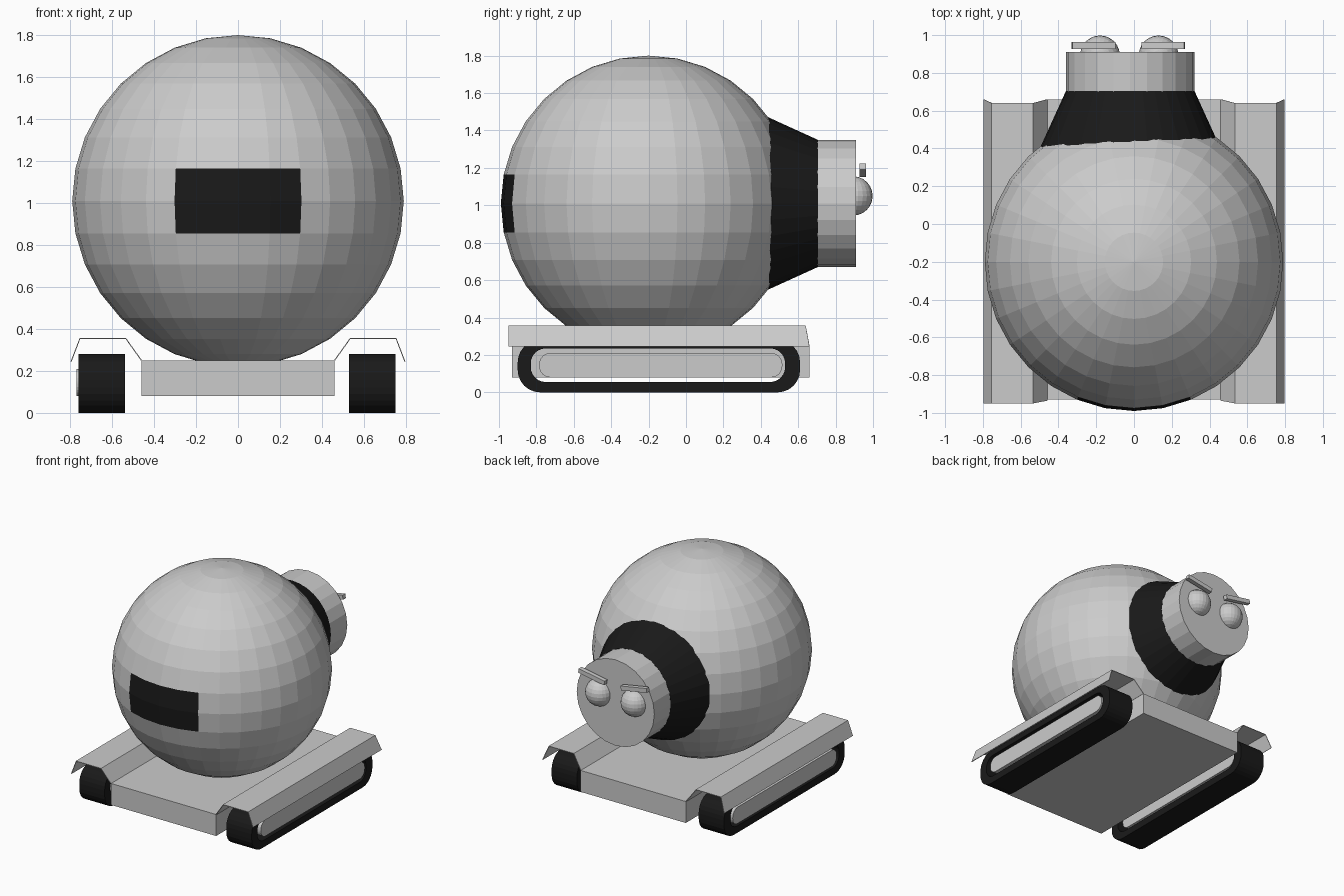
import bpy, bmesh
from math import pi, sin, cos, radians

if "Cube" in bpy.data.objects:
    bpy.data.objects.remove(bpy.data.objects["Cube"])

black = bpy.data.materials.new("black")
black.diffuse_color = (0.01, 0.01, 0.01, 1)
black.use_nodes = True
black.node_tree.nodes["Principled BSDF"].inputs["Base Color"].default_value = black.diffuse_color
grey = bpy.data.materials.new("grey")
grey.diffuse_color = (0.8, 0.8, 0.8, 1)
grey.use_nodes = True
grey.node_tree.nodes["Principled BSDF"].inputs["Base Color"].default_value = grey.diffuse_color


def mesh_object(name, bm, mat=None):
    bmesh.ops.recalc_face_normals(bm, faces=bm.faces)
    me = bpy.data.meshes.new(name)
    bm.to_mesh(me)
    bm.free()
    ob = bpy.data.objects.new(name, me)
    bpy.context.collection.objects.link(ob)
    if mat:
        me.materials.append(mat)
    return ob


def box(name, centre, size, tilt=0):
    bpy.ops.mesh.primitive_cube_add(size=1, location=centre, rotation=(0, tilt, 0))
    ob = bpy.context.object
    ob.name, ob.scale = name, size
    return ob


def frustum(name, x, z, y0, r0, y1, r1, sides, mat=None):
    """Round section along +y from y0 to y1."""
    bpy.ops.mesh.primitive_cone_add(vertices=sides, radius1=r0, radius2=r1, depth=y1 - y0,
                                    location=(x, (y0 + y1) / 2, z), rotation=(-pi / 2, 0, 0))
    ob = bpy.context.object
    ob.name = name
    if mat:
        ob.data.materials.append(mat)


def rounded(y0, y1, z0, z1, r, n=6):
    """Rounded rectangle in the yz plane."""
    corners = [(y1 - r, z1 - r), (y0 + r, z1 - r), (y0 + r, z0 + r), (y1 - r, z0 + r)]
    return [(cy + r * cos(a), cz + r * sin(a))
            for k, (cy, cz) in enumerate(corners)
            for a in [(k + i / n) * pi / 2 for i in range(n + 1)]]


def prism(name, x0, x1, outer, inner=None, mat=None):
    """Extrude a yz outline along x, solid or as a ring."""
    bm = bmesh.new()
    loops = [[bm.verts.new((x, y, z)) for y, z in p]
             for p, x in ([(outer, x0), (outer, x1)] + ([(inner, x1), (inner, x0)] if inner else []))]
    n, m = len(outer), len(loops)
    for k in range(m if inner else 1):
        a, b = loops[k], loops[(k + 1) % m]
        for i in range(n):
            j = (i + 1) % n
            bm.faces.new((a[i], a[j], b[j], b[i]))
    if not inner:
        bm.faces.new(loops[0])
        bm.faces.new(loops[1])
    return mesh_object(name, bm, mat)


# Round body with a black panel of faces at the front
bpy.ops.mesh.primitive_uv_sphere_add(segments=32, ring_count=16, radius=0.79, location=(0, -0.2, 1.01))
body = bpy.context.object
body.name = "round_body"
body.data.materials.append(grey)
body.data.materials.append(black)
for f in body.data.polygons:
    c = f.center
    if c.y < -0.5 and abs(c.x) < 0.29 and abs(c.z) < 0.15:
        f.material_index = 1

# Black neck cone and head drum at the back
frustum("neck", -0.02, 1.01, 0.38, 0.488, 0.705, 0.34, 32, black)
frustum("head", -0.02, 1.01, 0.70, 0.34, 0.91, 0.34, 24)

# Eyes and slanted brows
for side, s, ex in (("left", -1, -0.18), ("right", 1, 0.13)):
    bpy.ops.mesh.primitive_uv_sphere_add(segments=24, ring_count=12, radius=0.105,
                                         location=(ex, 0.893, 1.05))
    bpy.context.object.name = side + "_eye"
    box(side + "_brow", (ex - 0.035 if s < 0 else ex + 0.025, 0.945, 1.187),
        (0.23, 0.035, 0.034), -s * radians(10))

# Chassis
box("chassis", (0, -0.135, 0.165), (0.92, 1.59, 0.17))

# Tracks with inner wheel housings
for side, x0 in (("left", -0.76), ("right", 0.528)):
    prism(side + "_track", x0, x0 + 0.222, rounded(-0.90, 0.61, 0, 0.28, 0.12),
          rounded(-0.83, 0.53, 0.055, 0.235, 0.08), black)
    d = -0.01 if side == "left" else 0
    prism(side + "_track_housing", x0 + d, x0 + d + 0.222, rounded(-0.785, 0.515, 0.08, 0.21, 0.06))

# Folded sheet fenders: inner slope, flat top, outer flap (x, z, back y)
section = [(0.46, 0.25, -0.935, 0.66), (0.535, 0.355, -0.95, 0.64),
           (0.753, 0.355, -0.95, 0.64), (0.795, 0.245, -0.95, 0.66)]
for side, s in (("left", -1), ("right", 1)):
    bm = bmesh.new()
    rows = [(bm.verts.new((s * x, ya, z)), bm.verts.new((s * x, yb, z))) for x, z, ya, yb in section]
    for a, b in zip(rows, rows[1:]):
        bm.faces.new((a[0], a[1], b[1], b[0]))
    fender = mesh_object(side + "_fender", bm)
    sheet = fender.modifiers.new("sheet", 'SOLIDIFY')
    sheet.thickness = 0.005
    sheet.offset = 0
